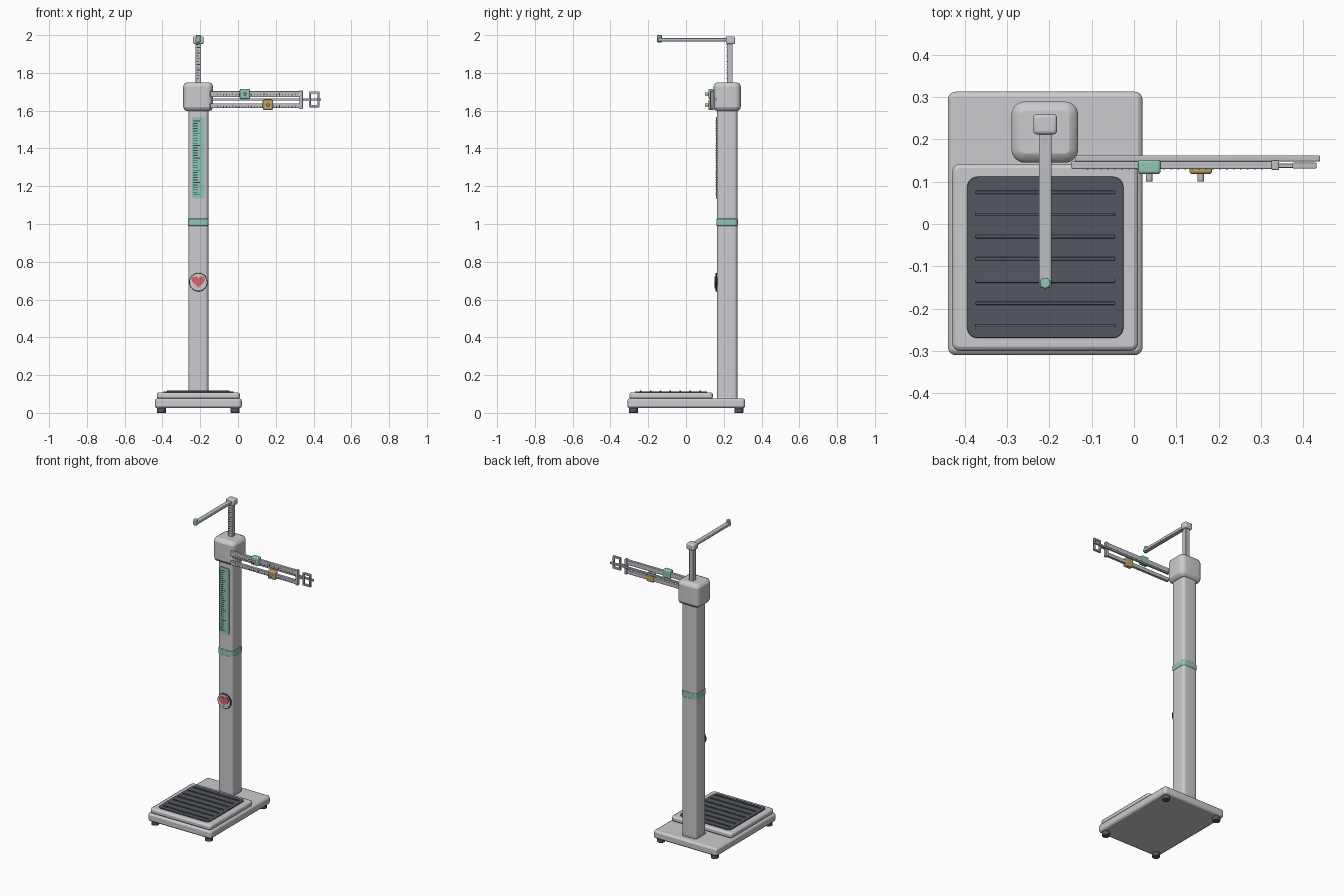
import bpy, bmesh, math
from mathutils import Vector

old = bpy.data.objects.get("Cube")
if old:
    bpy.data.objects.remove(old, do_unlink=True)


def material(name, r, g, b):
    m = bpy.data.materials.new(name)
    m.use_nodes = True
    m.diffuse_color = (r, g, b, 1)
    m.node_tree.nodes["Principled BSDF"].inputs["Base Color"].default_value = (r, g, b, 1)
    return m


enamel = material("pale grey enamel", 0.60, 0.60, 0.62)
steel = material("brushed steel", 0.52, 0.53, 0.56)
rubber = material("dark rubber", 0.085, 0.095, 0.115)
mint = material("mint green", 0.28, 0.56, 0.47)
brass = material("warm brass", 0.55, 0.36, 0.12)
red = material("soft red", 0.70, 0.13, 0.15)
ink = material("dark ink", 0.04, 0.045, 0.055)


def finish(bm, name, mat, bevel=0, segments=3):
    bmesh.ops.recalc_face_normals(bm, faces=bm.faces)
    mesh = bpy.data.meshes.new(name)
    bm.to_mesh(mesh)
    bm.free()
    mesh.materials.append(mat)
    ob = bpy.data.objects.new(name, mesh)
    bpy.context.collection.objects.link(ob)
    if bevel:
        mod = ob.modifiers.new("bevel", "BEVEL")
        mod.width, mod.segments, mod.limit_method = bevel, segments, "ANGLE"
    bpy.ops.object.select_all(action="DESELECT")
    ob.select_set(True)
    bpy.context.view_layer.objects.active = ob
    bpy.ops.object.shade_smooth_by_angle(angle=math.radians(35))
    return ob


def add_box(bm, x, y, z):
    lo, hi = Vector((x[0], y[0], z[0])), Vector((x[1], y[1], z[1]))
    made = bmesh.ops.create_cube(bm, size=1)["verts"]
    bmesh.ops.scale(bm, vec=hi - lo, verts=made)
    bmesh.ops.translate(bm, vec=(lo + hi) / 2, verts=made)
    return made


def box(name, mat, x, y, z, bevel=0.0, segments=3):
    bm = bmesh.new()
    add_box(bm, x, y, z)
    return finish(bm, name, mat, bevel, segments)


def boxes(name, mat, spans, bevel=0.0):
    bm = bmesh.new()
    for span in spans:
        add_box(bm, *span)
    return finish(bm, name, mat, bevel)


def prism(name, mat, outline, axis, start, end, bevel=0.0):
    """Extrude a flat outline along y or z."""
    bm = bmesh.new()
    place = (lambda a, b, d: (a, d, b)) if axis == "y" else (lambda a, b, d: (a, b, d))
    face = bm.faces.new([bm.verts.new(place(a, b, start)) for a, b in outline])
    top = bmesh.ops.extrude_face_region(bm, geom=[face])["geom"]
    bmesh.ops.translate(bm, vec=place(0, 0, end - start),
                        verts=[v for v in top if isinstance(v, bmesh.types.BMVert)])
    return finish(bm, name, mat, bevel, 2)


def disc(name, mat, a, b, radius, axis, start, end, bevel=0.0, sides=32):
    ring = [(a + radius * math.cos(math.tau * i / sides),
             b + radius * math.sin(math.tau * i / sides)) for i in range(sides)]
    return prism(name, mat, ring, axis, start, end, bevel)


def rounded(x, y, r, steps=6):
    """Rectangle outline with round corners."""
    pts = []
    corners = [(x[1] - r, y[1] - r), (x[0] + r, y[1] - r), (x[0] + r, y[0] + r), (x[1] - r, y[0] + r)]
    for k, (cx, cy) in enumerate(corners):
        for i in range(steps + 1):
            t = math.pi / 2 * (k + i / steps)
            pts.append((cx + r * math.cos(t), cy + r * math.sin(t)))
    return pts


CX = -0.21  # column axis

# Base, platform and ribbed mat
prism("base", enamel, rounded((-0.44, 0.02), (-0.31, 0.313), 0.018), "z", 0.025, 0.076, 0.011)
prism("platform", enamel, rounded((-0.43, 0.01), (-0.30, 0.142), 0.018), "z", 0.074, 0.108, 0.01)
prism("mat", rubber, rounded((-0.395, -0.025), (-0.27, 0.112), 0.025), "z", 0.105, 0.114, 0.002)
boxes("mat_ribs", rubber,
      [((-0.375, -0.045), (y - 0.004, y + 0.004), (0.112, 0.119))
       for y in [-0.24 + 0.0525 * i for i in range(7)]], 0.002)
for x, side in ((-0.405, "right"), (-0.015, "left")):
    for y, end in ((-0.278, "front"), (0.28, "back")):
        disc(f"foot_{end}_{side}", rubber, x, y, 0.024, "z", 0, 0.027, 0.003)

# Column with band
prism("column", enamel, rounded((CX - 0.053, CX + 0.053), (0.164, 0.272), 0.018), "z", 0.072, 1.62)
prism("column_foot", enamel, rounded((CX - 0.054, CX + 0.054), (0.163, 0.273), 0.018), "z", 0.074, 0.085, 0.003)
prism("column_band", mint, rounded((CX - 0.055, CX + 0.055), (0.162, 0.274), 0.019), "z", 0.99, 1.028, 0.002)

# Scale plate on the column front
prism("scale_plate", mint, rounded((CX - 0.033, CX + 0.033), (1.135, 1.566), 0.008), "y", 0.158, 0.166)
boxes("scale_ticks", ink,
      [((CX - 0.027, CX - 0.027 + (0.036 if i % 5 == 0 else 0.022)), (0.1565, 0.159), (z - 0.002, z + 0.002))
       for i, z in enumerate([1.155 + 0.013 * n for n in range(31)])])

# Heart badge
disc("badge_rim", ink, CX, 0.692, 0.049, "y", 0.157, 0.166, 0.002)
disc("badge_face", enamel, CX, 0.692, 0.045, "y", 0.155, 0.16)
heart = []
for i in range(40):
    t = math.tau * i / 40
    heart.append((CX + 0.0022 * 16 * math.sin(t) ** 3,
                  0.697 + 0.0022 * (13 * math.cos(t) - 5 * math.cos(2 * t)
                                    - 2 * math.cos(3 * t) - math.cos(4 * t))))
prism("badge_heart", red, heart, "y", 0.151, 0.158)

# Head housing
prism("head", enamel, rounded((-0.29, -0.132), (0.145, 0.29), 0.032), "z", 1.597, 1.75, 0.022)

# Height rod and measuring arm
box("height_rod", steel, (CX - 0.015, CX + 0.015), (0.217, 0.247), (1.74, 1.965), 0.003)
boxes("height_ticks", ink,
      [((CX - 0.011, CX + (0.008 if i % 2 else 0.0)), (0.2155, 0.218), (z - 0.002, z + 0.002))
       for i, z in enumerate([1.77 + 0.015 * n for n in range(13)])])
box("rod_cap", enamel, (CX - 0.028, CX + 0.028), (0.212, 0.26), (1.953, 1.993), 0.008)
box("measuring_arm", steel, (CX - 0.015, CX + 0.015), (-0.15, 0.22), (1.966, 1.984), 0.004)
disc("arm_tip", mint, CX, -0.14, 0.0125, "z", 1.962, 2.0, 0.003)

# Weighing beams with ticks
box("upper_beam", steel, (-0.148, 0.33), (0.13, 0.148), (1.672, 1.703), 0.003)
box("lower_beam", steel, (-0.148, 0.33), (0.13, 0.148), (1.613, 1.638), 0.003)
box("beam_rail", steel, (-0.14, 0.44), (0.148, 0.162), (1.653, 1.665), 0.003)
box("beam_end_plate", steel, (0.325, 0.343), (0.128, 0.151), (1.608, 1.706), 0.003)
for name, z in (("upper_beam_ticks", 1.685), ("lower_beam_ticks", 1.622)):
    boxes(name, ink,
          [((x - 0.0018, x + 0.0018), (0.1285, 0.131), (z - 0.004, z + (0.009 if i % 5 == 0 else 0.004)))
           for i, x in enumerate([-0.11 + 0.0165 * n for n in range(26)])])

# Pointer and open end frame
box("pointer", steel, (0.34, 0.385), (0.133, 0.143), (1.655, 1.664), 0.002)
boxes("end_frame", steel, [
    ((0.375, 0.432), (0.131, 0.145), (1.690, 1.702)),
    ((0.375, 0.432), (0.131, 0.145), (1.618, 1.630)),
    ((0.375, 0.386), (0.131, 0.145), (1.618, 1.702)),
    ((0.421, 0.432), (0.131, 0.145), (1.618, 1.702))], 0.003)

# Sliding weights with knobs
for name, mat, x, z, back in (("upper", mint, 0.036, 1.688, 0.152), ("lower", brass, 0.158, 1.63, 0.15)):
    box(name + "_weight", mat, (x - 0.027, x + 0.027), (0.118, back), (z - 0.026, z + 0.028), 0.007)
    disc(name + "_knob", steel, x, z, 0.008, "y", 0.1, 0.12, 0.002, 20)
